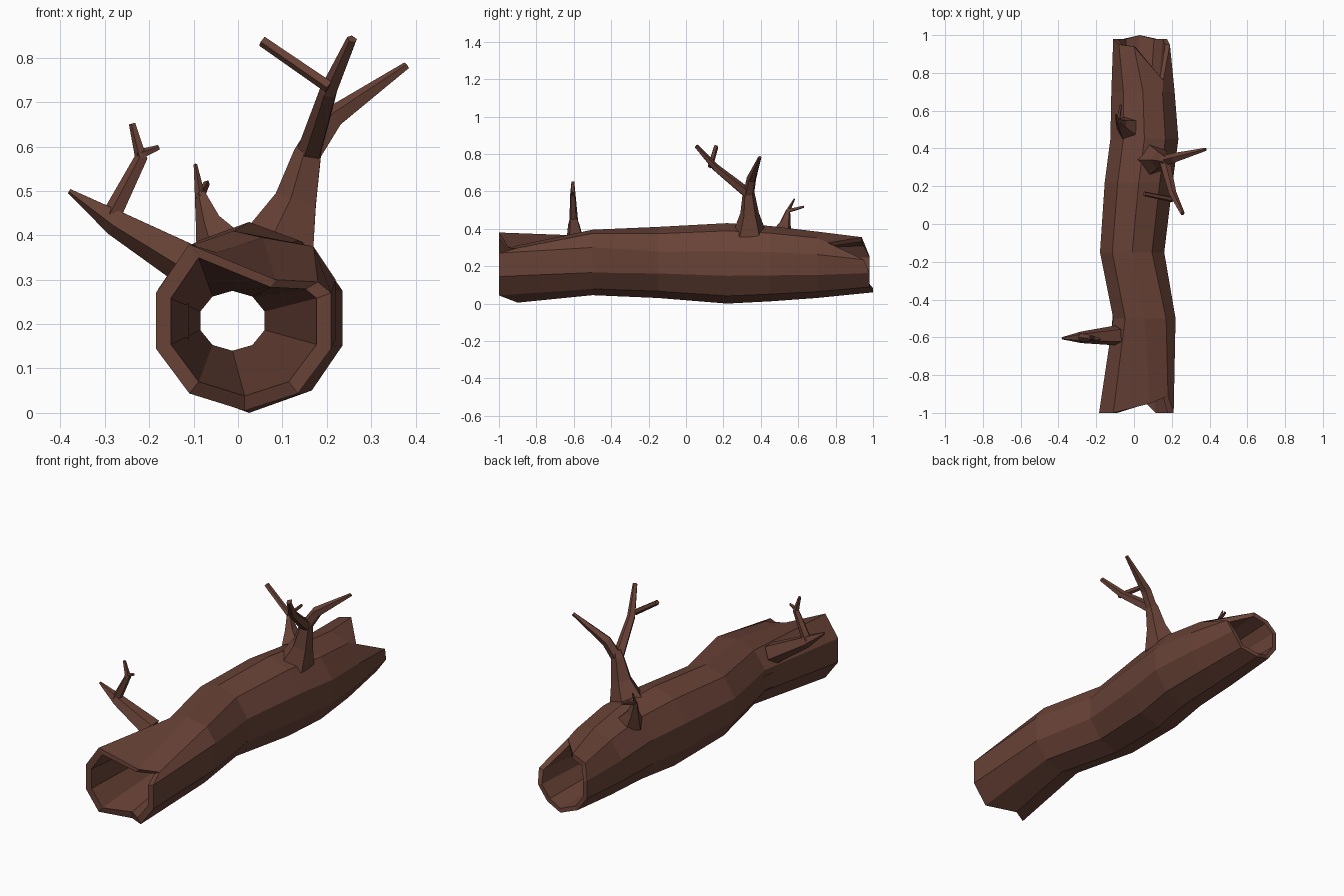
import bpy, bmesh, math
from mathutils import Vector

if "Cube" in bpy.data.objects:
    bpy.data.objects.remove(bpy.data.objects["Cube"])

bark = bpy.data.materials.new("brown bark")
bark.diffuse_color = (0.14, 0.055, 0.038, 1)
bark.use_nodes = True
bark.node_tree.nodes["Principled BSDF"].inputs["Base Color"].default_value = bark.diffuse_color
SIDES = 10


def finish(name, bm):
    bmesh.ops.recalc_face_normals(bm, faces=bm.faces)
    mesh = bpy.data.meshes.new(name)
    bm.to_mesh(mesh)
    bm.free()
    mesh.materials.append(bark)
    ob = bpy.data.objects.new(name, mesh)
    bpy.context.collection.objects.link(ob)
    return ob


def ring(y, x0, x1, z0, z1, override=None):
    """Ten-sided section from its left, right, bottom and top limits."""
    cx, cz = (x0 + x1) / 2, (z0 + z1) / 2
    rx, rz = (x1 - x0) / 2 / math.cos(math.radians(18)), (z1 - z0) / 2
    pts = []
    for k in range(SIDES):
        a = math.radians(-90 + 36 * k)
        pts.append(Vector((cx + rx * math.cos(a), y, cz + rz * math.sin(a))))
    for k, p in (override or {}).items():
        pts[k] = Vector(p)
    return pts


def shrink(pts, cx, cz, f):
    return [Vector((cx + (p.x - cx) * f, p.y, cz + (p.z - cz) * f)) for p in pts]


# hollow trunk: outer sections with broken ends, then inner wall back to the front
front = ring(-1, -0.185, 0.21, 0.005, 0.41, {
    0: (0.015, -0.9, 0.005), 4: (0.18, -0.91, 0.295),
    5: (0.085, -0.95, 0.30), 6: (-0.11, -1, 0.38)})
back = ring(0.98, -0.11, 0.175, 0.06, 0.36, {
    0: (0.03, 1, 0.06), 3: (0.19, 0.95, 0.235), 4: (0.155, 0.76, 0.325),
    5: (0.0, 0.94, 0.355), 6: (-0.08, 0.95, 0.33)})
outer = [
    front,
    ring(-0.5, -0.11, 0.22, 0.045, 0.395, {3: (0.22, -0.5, 0.30), 4: (0.17, -0.5, 0.375)}),
    ring(-0.15, -0.18, 0.16, 0.03, 0.41),
    ring(0.22, -0.155, 0.205, 0.0, 0.43),
    ring(0.45, -0.125, 0.235, 0.012, 0.415),
    ring(0.70, -0.12, 0.215, 0.03, 0.385),
    back,
]
inner = [shrink(back, 0.03, 0.2, 0.84),
         ring(-0.1, -0.085, 0.06, 0.14, 0.275),
         shrink(front, 0.015, 0.2, 0.83)]
bm = bmesh.new()
loops = [[bm.verts.new(p) for p in pts] for pts in outer + inner]
for a, b in zip(loops, loops[1:] + loops[:1]):
    for k in range(SIDES):
        j = (k + 1) % SIDES
        bm.faces.new((a[k], a[j], b[j], b[k]))
finish("hollow_log", bm)


def branch(name, path, sides=5):
    """Tapered limb through (x, y, z, radius) points."""
    pts = [Vector(p[:3]) for p in path]
    bm = bmesh.new()
    rings = []
    for i, p in enumerate(pts):
        d = (pts[min(i + 1, len(pts) - 1)] - pts[max(i - 1, 0)]).normalized()
        u = d.cross(Vector((0, 1, 0))).normalized()
        v = d.cross(u)
        r = path[i][3]
        rings.append([bm.verts.new(p + r * (u * math.cos(t) + v * math.sin(t)))
                      for t in (2 * math.pi * k / sides for k in range(sides))])
    for a, b in zip(rings, rings[1:]):
        for k in range(sides):
            j = (k + 1) % sides
            bm.faces.new((a[k], a[j], b[j], b[k]))
    bm.faces.new(rings[0])
    bm.faces.new(rings[-1])
    finish(name, bm)


# left branch near the front
branch("left_branch", [(-0.09, -0.59, 0.325, 0.055), (-0.275, -0.6, 0.43, 0.032),
                       (-0.38, -0.605, 0.50, 0.006)])
branch("left_branch_fork", [(-0.285, -0.6, 0.44, 0.024), (-0.217, -0.605, 0.575, 0.016),
                            (-0.238, -0.605, 0.652, 0.008)])
branch("left_branch_twig", [(-0.225, -0.605, 0.58, 0.013), (-0.178, -0.61, 0.598, 0.006)])

# large right branch with forked crown
branch("right_branch", [(0.10, 0.34, 0.38, 0.09), (0.135, 0.34, 0.48, 0.052),
                        (0.16, 0.335, 0.585, 0.034), (0.172, 0.33, 0.62, 0.024)])
branch("right_branch_limb", [(0.16, 0.34, 0.58, 0.03), (0.205, 0.16, 0.725, 0.021),
                             (0.257, 0.055, 0.842, 0.012)])
branch("right_branch_side", [(0.205, 0.13, 0.735, 0.015), (0.055, 0.16, 0.838, 0.013)])
branch("right_branch_outer", [(0.16, 0.335, 0.58, 0.03), (0.215, 0.35, 0.665, 0.027),
                              (0.38, 0.395, 0.782, 0.009)])

# small twig cluster near the back
branch("small_branch", [(-0.035, 0.51, 0.37, 0.065), (-0.065, 0.53, 0.43, 0.032),
                        (-0.085, 0.545, 0.495, 0.013)])
branch("small_twig_up", [(-0.085, 0.54, 0.485, 0.012), (-0.096, 0.58, 0.56, 0.004)], 4)
branch("small_twig_back", [(-0.083, 0.545, 0.495, 0.011), (-0.07, 0.63, 0.518, 0.007)], 4)
